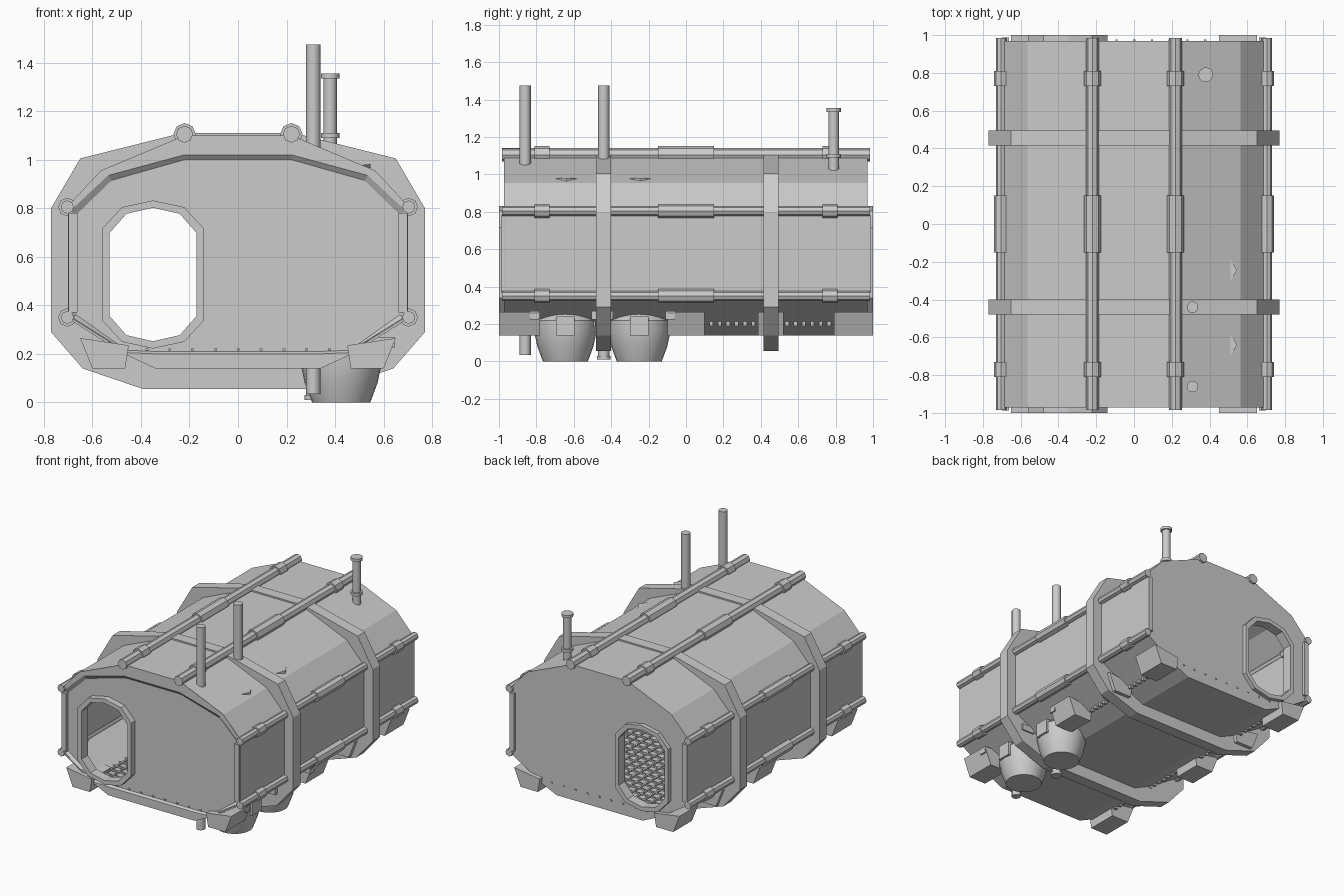
import bpy, bmesh, math
from mathutils import Matrix, Vector

if "Cube" in bpy.data.objects:
    bpy.data.objects.remove(bpy.data.objects["Cube"])

grey = bpy.data.materials.new("plain grey")
grey.use_nodes = True
COLOUR = (0.6, 0.6, 0.6, 1)
grey.diffuse_color = COLOUR
grey.node_tree.nodes["Principled BSDF"].inputs["Base Color"].default_value = COLOUR


def finish(name, bm, smooth=False):
    bmesh.ops.recalc_face_normals(bm, faces=bm.faces)
    mesh = bpy.data.meshes.new(name)
    bm.to_mesh(mesh)
    bm.free()
    mesh.materials.append(grey)
    ob = bpy.data.objects.new(name, mesh)
    bpy.context.collection.objects.link(ob)
    if smooth:
        bpy.ops.object.select_all(action='DESELECT')
        ob.select_set(True)
        bpy.context.view_layer.objects.active = ob
        bpy.ops.object.shade_smooth_by_angle(angle=math.radians(35))
    return ob


def mirrored(half):
    """Full outline from its +x half, listed top to bottom."""
    return half + [(-x, z) for x, z in reversed(half)]


def loft(name, sections):
    """Bridge outlines (points, y) in a closed cycle."""
    bm = bmesh.new()
    rings = [[bm.verts.new((x, y, z)) for x, z in pts] for pts, y in sections]
    for a, b in zip(rings, rings[1:] + rings[:1]):
        n = len(a)
        for i in range(n):
            j = (i + 1) % n
            bm.faces.new((a[i], a[j], b[j], b[i]))
    return finish(name, bm)


def plate(name, outlines, y0, y1):
    """Flat plate in xz with optional holes, given thickness along y."""
    bm = bmesh.new()
    edges = []
    for pts in outlines:
        vs = [bm.verts.new((x, y0, z)) for x, z in pts]
        edges += [bm.edges.new((vs[i - 1], vs[i])) for i in range(len(vs))]
    bmesh.ops.triangle_fill(bm, edges=edges, use_beauty=True)
    ext = bmesh.ops.extrude_face_region(bm, geom=bm.faces[:])
    moved = [v for v in ext["geom"] if isinstance(v, bmesh.types.BMVert)]
    bmesh.ops.translate(bm, verts=moved, vec=(0, y1 - y0, 0))
    return finish(name, bm)


def add_box(bm, lo, hi):
    lo, hi = Vector(lo), Vector(hi)
    bmesh.ops.create_cube(bm, size=1, matrix=Matrix.Translation((lo + hi) / 2) @ Matrix.Diagonal((*(hi - lo), 1)))


def add_tube(bm, start, end, r0, r1=None, sides=16):
    start, end = Vector(start), Vector(end)
    d = end - start
    turn = d.to_track_quat('Z', 'Y').to_matrix().to_4x4()
    bmesh.ops.create_cone(bm, cap_ends=True, segments=sides, radius1=r0, radius2=r0 if r1 is None else r1,
                          depth=d.length, matrix=Matrix.Translation((start + end) / 2) @ turn)


# Outlines
hull = mirrored([(0.22, 1.1), (0.565, 0.955), (0.7, 0.81), (0.7, 0.345), (0.47, 0.2), (0.34, 0.14)])
lining = [(x * 0.98, 0.62 + (z - 0.62) * 0.975) for x, z in hull]
lip = mirrored([(0.22, 1.02), (0.535, 0.935), (0.69, 0.79), (0.69, 0.35), (0.46, 0.205), (0.34, 0.2)])
panel = mirrored([(0.22, 1.0), (0.52, 0.915), (0.665, 0.775), (0.665, 0.36), (0.46, 0.215), (0.34, 0.21)])
collar = mirrored([(0.23, 1.11), (0.65, 1.005), (0.77, 0.8), (0.77, 0.29), (0.64, 0.14), (0.39, 0.055)])


def doorway(grow):
    """Tall rounded opening."""
    half = [(0, 0.275), (0.11, 0.25), (0.18, 0.17), (0.18, -0.17), (0.11, -0.25), (0, -0.275)]
    ring = half + [(-x, z) for x, z in reversed(half[1:-1])]
    k, m = 1 + grow / 0.18, 1 + grow / 0.275
    return [(-0.35 + x * k, 0.527 + z * m) for x, z in ring]


# Hull shell, rim and end walls
loft("hull_shell", [(hull, -0.97), (hull, 0.97), (lining, 0.97), (lining, -0.97)])
loft("front_rim", [(hull, -0.972), (lip, -0.972), (panel, -0.955), (panel, -0.93), (lining, -0.93)])
plate("front_wall", [panel, doorway(0.01)], -0.955, -0.93)
plate("back_wall", [lining, doorway(0.01)], 0.97, 0.945)
for side, name in ((-1, "front"), (1, "back")):
    plate(name + "_door_frame", [doorway(0.03), doorway(0)], side * 1.0, side * 0.93)

# Collars round the hull
for y, name in ((-0.44, "front"), (0.455, "back")):
    plate(name + "_collar", [collar, lining], y - 0.04, y + 0.04)

# Hexagonal rails with sleeves
for s, side in ((1, "left"), (-1, "right")):
    for x, z, r, name in ((0.22, 1.105, 0.035, "roof"), (0.703, 0.805, 0.027, "upper"), (0.703, 0.35, 0.027, "lower")):
        bm = bmesh.new()
        add_tube(bm, (s * x, -0.985, z), (s * x, 0.985, z), r, sides=8)
        for y, length in ((-0.77, 0.08), (0, 0.3), (0.77, 0.08)):
            add_tube(bm, (s * x, y - length / 2, z), (s * x, y + length / 2, z), r + 0.011, sides=8)
        finish(f"{side}_{name}_rail", bm)

# Corner posts between the side rails
bm = bmesh.new()
for sx in (-1, 1):
    for sy in (-1, 1):
        x, y = sx * 0.68, sy * 0.975
        add_box(bm, (x - 0.018, y - 0.013, 0.37), (x + 0.018, y + 0.013, 0.78))
finish("corner_posts", bm)

# Skid blocks along the lower edges
block = [(0.65, 0.265), (0.45, 0.235), (0.465, 0.14), (0.6, 0.14)]
for s, side in ((1, "left"), (-1, "right")):
    pts = [(s * x, z) for x, z in block]
    for y0, y1, name in ((-1, -0.78, "front"), (-0.1, 0.1, "middle"), (0.385, 0.52, "collar"), (0.79, 1, "back")):
        plate(f"{side}_{name}_skid", [pts], y0, y1)

# Tanks under the left side, with hanging brackets
for y, name in ((-0.645, "front"), (-0.25, "rear")):
    bm = bmesh.new()
    rings = [(0.12, 0), (0.15, 0.08), (0.167, 0.16), (0.167, 0.22), (0.12, 0.26)]
    for (r0, z0), (r1, z1) in zip(rings, rings[1:]):
        add_tube(bm, (0.425, y, z0), (0.425, y, z1), r0, r1, sides=24)
    inner = [f for f in bm.faces if len(f.verts) > 4 and 0.01 < f.calc_center_median().z < 0.25]
    bmesh.ops.delete(bm, geom=inner, context='FACES_ONLY')
    bmesh.ops.remove_doubles(bm, verts=bm.verts, dist=0.001)
    finish(name + "_tank", bm, True)
    bm = bmesh.new()
    for dy in (-0.165, 0.165):
        add_box(bm, (0.55, y + dy - 0.025, 0.225), (0.645, y + dy + 0.025, 0.27))
    add_box(bm, (0.56, y - 0.05, 0.14), (0.6, y + 0.05, 0.24))
    finish(name + "_tank_bracket", bm)

# Upright poles through the hull
for y, low, name in ((-0.86, 0.035, "front"), (-0.44, 0.03, "rear")):
    bm = bmesh.new()
    add_tube(bm, (0.31, y, low), (0.31, y, 1.475), 0.03)
    if name == "rear":
        add_tube(bm, (0.31, y, 0.01), (0.31, y, 0.03), 0.037)
    finish(name + "_pole", bm, True)

# Vent pipe with flanges
bm = bmesh.new()
add_tube(bm, (0.38, 0.79, 1.02), (0.38, 0.79, 1.34), 0.028)
for z0, z1 in ((1.09, 1.11), (1.335, 1.355)):
    add_tube(bm, (0.38, 0.79, z0), (0.38, 0.79, z1), 0.039)
finish("vent_pipe", bm, True)

# Small pointed deflectors on the roof slope
for y, name in ((-0.64, "front"), (-0.245, "rear")):
    bm = bmesh.new()
    low = [bm.verts.new(p) for p in ((0.51, y - 0.06, 0.978), (0.545, y, 0.965), (0.51, y + 0.06, 0.978))]
    tip = bm.verts.new((0.545, y, 0.982))
    bm.faces.new(low)
    for i in range(3):
        bm.faces.new((low[i - 1], low[i], tip))
    finish(name + "_deflector", bm)

# Floor grating
bm = bmesh.new()
for i in range(-7, 8):
    add_box(bm, (i * 0.065 - 0.006, -0.93, 0.212), (i * 0.065 + 0.006, 0.93, 0.224))
for i in range(-14, 15):
    add_box(bm, (-0.48, i * 0.065 - 0.006, 0.212), (0.48, i * 0.065 + 0.006, 0.224))
finish("floor_grating", bm)

# Bolts on the end walls and along the lower edges
bm = bmesh.new()
for i in range(9):
    x = -0.375 + i * 0.094
    add_box(bm, (x - 0.006, -0.962, 0.213), (x + 0.006, -0.95, 0.223))
    add_box(bm, (x - 0.006, 0.965, 0.213), (x + 0.006, 0.976, 0.223))
for i in range(-20, 21):
    for s in (-1, 1):
        add_box(bm, (s * 0.48 - 0.012, i * 0.045 - 0.01, 0.19), (s * 0.48 + 0.012, i * 0.045 + 0.01, 0.215))
finish("bolts", bm)
